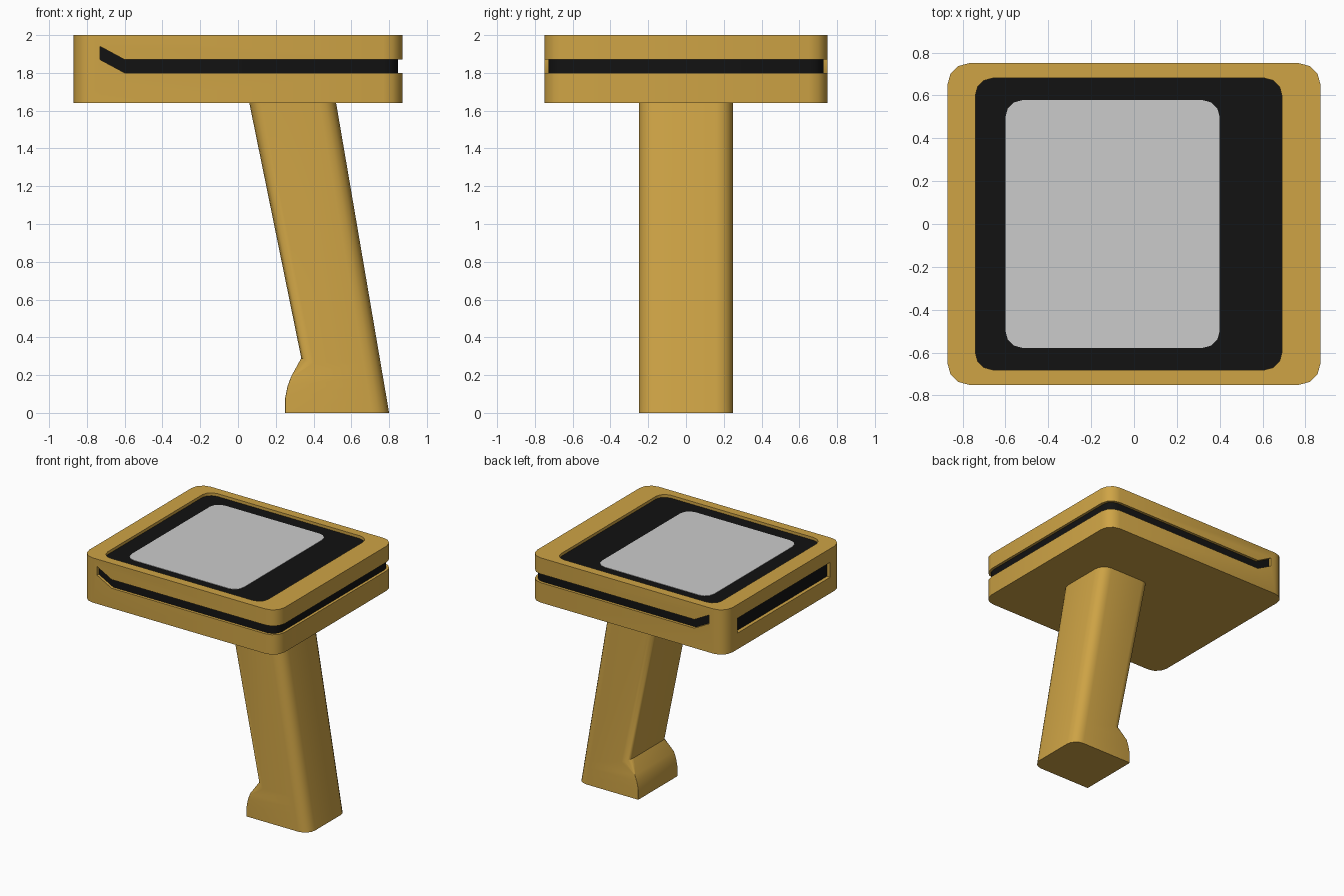
import bpy, bmesh
from math import sin, cos, pi

if "Cube" in bpy.data.objects:
    bpy.data.objects.remove(bpy.data.objects["Cube"])


def material(name, color):
    m = bpy.data.materials.new(name)
    m.diffuse_color = (*color, 1)
    m.use_nodes = True
    m.node_tree.nodes["Principled BSDF"].inputs["Base Color"].default_value = m.diffuse_color
    return m


GOLD = material("amber_plastic", (0.62, 0.37, 0.06))
BLACK = material("black_plastic", (0.006, 0.006, 0.006))


def rounded_rect(x0, x1, y0, y1, r_left, r_right, seg=3):
    """Outline with its own corner radius on the left and right sides."""
    pts = []
    corners = [(x1, y1, -1, -1, r_right), (x0, y1, 1, -1, r_left),
               (x0, y0, 1, 1, r_left), (x1, y0, -1, 1, r_right)]
    for k, (x, y, sx, sy, r) in enumerate(corners):
        for i in range(seg + 1):
            a = pi / 2 * (k + i / seg)
            pts.append((x + sx * r + r * cos(a), y + sy * r + r * sin(a)))
    return pts


def loft(name, rings, mat=None):
    """Skin a list of equal-length rings and cap both ends."""
    bm = bmesh.new()
    rows = [[bm.verts.new(p) for p in ring] for ring in rings]
    n = len(rows[0])
    for a, b in zip(rows, rows[1:]):
        for i in range(n):
            j = (i + 1) % n
            bm.faces.new((a[i], a[j], b[j], b[i]))
    bm.faces.new(rows[0])
    bm.faces.new(rows[-1])
    bmesh.ops.recalc_face_normals(bm, faces=bm.faces)
    me = bpy.data.meshes.new(name)
    bm.to_mesh(me)
    bm.free()
    ob = bpy.data.objects.new(name, me)
    bpy.context.collection.objects.link(ob)
    if mat:
        me.materials.append(mat)
    return ob


def slab(name, outline, z0, z1, mat=None):
    return loft(name, [[(x, y, z) for x, y in outline] for z in (z0, z1)], mat)


def activate(ob):
    bpy.ops.object.select_all(action='DESELECT')
    ob.select_set(True)
    bpy.context.view_layer.objects.active = ob


def cut(ob, cutter):
    mod = ob.modifiers.new("cut", 'BOOLEAN')
    mod.operation, mod.solver, mod.object = 'DIFFERENCE', 'EXACT', cutter
    activate(ob)
    bpy.ops.object.modifier_apply(modifier=mod.name)
    bpy.data.objects.remove(cutter, do_unlink=True)


def smooth(ob):
    activate(ob)
    bpy.ops.object.shade_smooth_by_angle(angle=0.62)


HX, HY, R = 0.87, 0.75, 0.10


def side_band(name, inner, outer, mat=None):
    """Band around front, right and back sides, kinked up at both left ends."""
    def side(off):
        half = [(-0.73, HY + off, 0.07), (-0.60, HY + off, 0)]
        for i in range(4):
            a = pi / 2 * (1 - i / 3)
            half.append((HX - R + (R + off) * cos(a), HY - R + (R + off) * sin(a), 0))
        return half + [(x, -y, z) for x, y, z in reversed(half)]
    rings = [[(xi, yi, 1.80 + d), (xo, yo, 1.80 + d), (xo, yo, 1.87 + d), (xi, yi, 1.87 + d)]
             for (xi, yi, d), (xo, yo, _) in zip(side(inner), side(outer))]
    return loft(name, rings, mat)


# Head housing with screen recess, side groove and left slot
screen = rounded_rect(-0.74, 0.69, -0.68, 0.68, 0.08, 0.08)
slot = [(-0.95, -0.59), (-0.84, -0.59), (-0.84, 0.59), (-0.95, 0.59)]
head = slab("head_housing", rounded_rect(-HX, HX, -HY, HY, R, R), 1.64, 2.0, GOLD)
cut(head, slab("screen_cutter", screen, 1.975, 2.1))
cut(head, side_band("groove_cutter", -0.024, 0.08))
cut(head, slab("slot_cutter", slot, 1.77, 1.89))
smooth(head)

# Black inlays in the recesses
smooth(side_band("side_groove_inlay", -0.06, -0.022, BLACK))
slab("left_slot_inlay", [(x, y) for x in (-0.842, -0.81) for y in
     ((-0.59, 0.59) if x < -0.83 else (0.59, -0.59))], 1.77, 1.89, BLACK)
slab("screen_bezel", screen, 1.96, 1.977, BLACK)

# Display panel
slab("display", rounded_rect(-0.60, 0.40, -0.578, 0.578, 0.08, 0.08), 1.97, 1.98)

# Slanted grip, rounded above and flaring into a sharp-edged foot
rings = []
for z, x_front, r in [(0, 0.25, 0.004), (0.08, 0.25, 0.004), (0.14, 0.262, 0.004),
                      (0.19, 0.28, 0.004), (0.265, 0.335, 0.065), (1.66, 0.056, 0.065)]:
    ring = rounded_rect(x_front, 0.80 - 0.171 * z, -0.25, 0.25, r, 0.09, 4)
    lip = 0.025 if z == 0.265 else 0
    rings.append([(x, y, z + lip * max(0, 1 - (x - x_front) / 0.065)) for x, y in ring])
smooth(loft("grip", rings, GOLD))
